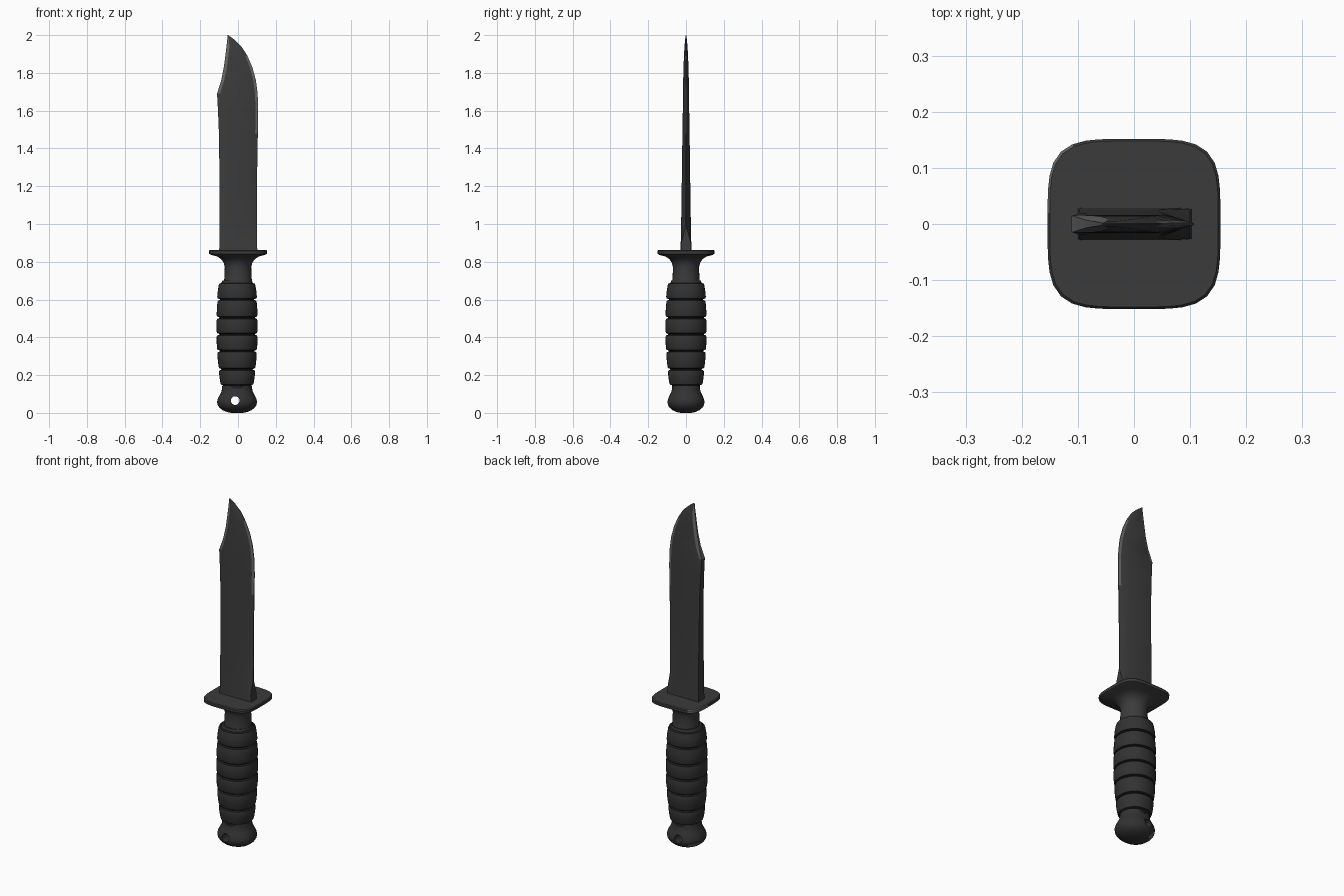
import bpy, bmesh, math

if "Cube" in bpy.data.objects:
    bpy.data.objects.remove(bpy.data.objects["Cube"])


def material(name, v):
    m = bpy.data.materials.new(name)
    m.diffuse_color = (v, v, v, 1)
    m.use_nodes = True
    m.node_tree.nodes["Principled BSDF"].inputs["Base Color"].default_value = m.diffuse_color
    return m


STEEL = material("dark steel", 0.044)
GRIP = material("black grip", 0.032)
GROOVE = material("groove black", 0.014)
WORN = material("worn steel", 0.13)


def finish(name, bm, mats, angle=35):
    bmesh.ops.recalc_face_normals(bm, faces=bm.faces)
    me = bpy.data.meshes.new(name)
    bm.to_mesh(me)
    bm.free()
    ob = bpy.data.objects.new(name, me)
    bpy.context.collection.objects.link(ob)
    for m in mats:
        me.materials.append(m)
    bpy.ops.object.select_all(action='DESELECT')
    ob.select_set(True)
    bpy.context.view_layer.objects.active = ob
    bpy.ops.object.shade_smooth_by_angle(angle=math.radians(angle))
    return ob


def loft(rings):
    """Skin closed rings of points and cap both ends."""
    bm = bmesh.new()
    loops = [[bm.verts.new(p) for p in r] for r in rings]
    n = len(loops[0])
    for a, b in zip(loops, loops[1:]):
        for i in range(n):
            j = (i + 1) % n
            bm.faces.new((a[i], a[j], b[j], b[i]))
    bm.faces.new(loops[0][::-1])
    bm.faces.new(loops[-1])
    return bm


def rounded_ring(z, r, power=2.0, cx=0.0, n=48, ry=1.0):
    """Superellipse ring: power 2 is round, higher is squarer."""
    pts = []
    for i in range(n):
        a = 2 * math.pi * i / n
        c, s = math.cos(a), math.sin(a)
        k = r / (abs(c) ** power + abs(s) ** power) ** (1 / power)
        pts.append((cx + k * c, k * s * ry, z))
    return pts


# Blade: z, spine x, edge x, half thickness, spine half thickness, edge half thickness, grind width
sections = [
    (0.855, -0.10, 0.103, 0.029, 0.028, 0.027, 0.03),
    (0.90, -0.098, 0.100, 0.028, 0.027, 0.026, 0.03),
    (0.98, -0.098, 0.100, 0.026, 0.025, 0.003, 0.055),
    (1.25, -0.098, 0.101, 0.022, 0.021, 0.002, 0.055),
    (1.48, -0.101, 0.105, 0.019, 0.018, 0.002, 0.055),
    (1.60, -0.106, 0.107, 0.017, 0.016, 0.002, 0.055),
    (1.69, -0.111, 0.104, 0.016, 0.015, 0.002, 0.055),
    (1.76, -0.089, 0.095, 0.015, 0.008, 0.002, 0.053),
    (1.83, -0.075, 0.076, 0.013, 0.005, 0.002, 0.048),
    (1.89, -0.067, 0.050, 0.011, 0.004, 0.001, 0.038),
    (1.94, -0.061, 0.018, 0.008, 0.003, 0.001, 0.025),
    (1.975, -0.057, -0.018, 0.005, 0.002, 0.001, 0.014),
    (2.0, -0.055, -0.052, 0.001, 0.001, 0.0005, 0.001),
]
rings = []
for z, xs, xe, t, ts, te, g in sections:
    w = xe - xs
    strip = min(0.014, g * 0.3)
    half = [(xs, ts), (xs + min(0.016, w * 0.2), t), (xe - g, t),
            (xe - strip, te + (t - te) * strip / g), (xe, te)]
    rings.append([(x, -y, z) for x, y in half] + [(x, y, z) for x, y in reversed(half)])
bm = loft(rings)
for f in bm.faces:
    f.normal_update()
    c = f.calc_center_median()
    if len(f.verts) != 4 or c.z < 1.48:
        continue
    # bare metal on the clip bevel and the outer cutting edge
    cols = {v.index % 10 for v in f.verts} if f.verts[0].index >= 0 else set()
bm.verts.index_update()
for f in bm.faces:
    if len(f.verts) == 4 and f.calc_center_median().z > 1.5:
        cols = {v.index % 10 for v in f.verts}
        low = min(v.co.z for v in f.verts)
        if cols in ({3, 4}, {5, 6}, {4, 5}) and low < 1.88:
            f.material_index = 1
        if low > 1.68 and cols in ({0, 1}, {8, 9}, {0, 9}):
            f.material_index = 1
finish("blade", bm, [STEEL, WORN], 20)

# Guard plate with flared collar beneath it
guard_profile = [
    (0.69, 0.074, 2), (0.72, 0.072, 2), (0.77, 0.070, 2), (0.795, 0.076, 2.1),
    (0.815, 0.090, 2.4), (0.828, 0.110, 3), (0.836, 0.142, 4), (0.842, 0.153, 4.2),
    (0.857, 0.154, 4.2), (0.862, 0.150, 4.2)]
bm = loft([rounded_ring(z, r, p, ry=0.985) for z, r, p in guard_profile])
for f in bm.faces:
    c = f.calc_center_median()
    a = math.degrees(math.atan2(c.y, c.x))
    if 0.842 < c.z < 0.8615 and len(f.verts) == 4 and 125 < a < 172:
        f.material_index = 1
finish("guard", bm, [STEEL, WORN])

# Grip: stacked swelling bands separated by narrow grooves
bands = [  # bottom z, top z, bottom radius, top radius
    (0.150, 0.225, 0.088, 0.096), (0.237, 0.322, 0.098, 0.104),
    (0.334, 0.410, 0.106, 0.108), (0.422, 0.498, 0.108, 0.108),
    (0.510, 0.594, 0.108, 0.104), (0.606, 0.684, 0.105, 0.097)]
rings = [rounded_ring(0.13, 0.075, 2, -0.005)]
for z0, z1, r0, r1 in bands:
    for z, r in ((z0 - 0.004, r0 - 0.014), (z0, r0 - 0.003), (z0 + 0.008, r0),
                 ((z0 + z1) / 2, (r0 + r1) / 2 + 0.001), (z1 - 0.008, r1),
                 (z1, r1 - 0.003), (z1 + 0.004, r1 - 0.014)):
        rings.append(rounded_ring(z, r, 2.1, -0.005))
rings.append(rounded_ring(0.70, 0.078, 2, -0.004))
bm = loft(rings)
for f in bm.faces:
    z = f.calc_center_median().z
    if not any(z0 - 0.001 < z < z1 + 0.001 for z0, z1, _, _ in bands) and z < 0.69:
        f.material_index = 1
finish("grip", bm, [GRIP, GROOVE])

# Pommel
pommel_profile = [
    (0.0, 0.030), (0.004, 0.052), (0.014, 0.076), (0.028, 0.094), (0.042, 0.103),
    (0.060, 0.106), (0.078, 0.101), (0.098, 0.090), (0.115, 0.082), (0.135, 0.079),
    (0.145, 0.078)]
bm = loft([rounded_ring(z, r, 2.1, -0.005, ry=0.93) for z, r in pommel_profile])
for f in bm.faces:
    c = f.calc_center_median()
    a = math.degrees(math.atan2(c.y, c.x))
    if 0.02 < c.z < 0.04 and 130 < a < 170:
        f.material_index = 1
pommel = finish("pommel", bm, [GRIP, WORN])

# Lanyard hole drilled front to back
bpy.ops.mesh.primitive_cylinder_add(vertices=24, radius=0.023, depth=0.5,
                                    location=(-0.015, 0, 0.065),
                                    rotation=(math.pi / 2, 0, 0))
cutter = bpy.context.object
cutter.name = "lanyard_hole_cutter"
cutter.data.materials.append(GRIP)
mod = pommel.modifiers.new("lanyard hole", 'BOOLEAN')
mod.operation = 'DIFFERENCE'
mod.solver = 'EXACT'
mod.object = cutter
bpy.ops.object.select_all(action='DESELECT')
pommel.select_set(True)
bpy.context.view_layer.objects.active = pommel
bpy.ops.object.modifier_apply(modifier=mod.name)
bpy.data.objects.remove(cutter, do_unlink=True)
bpy.ops.object.shade_smooth_by_angle(angle=math.radians(35))
